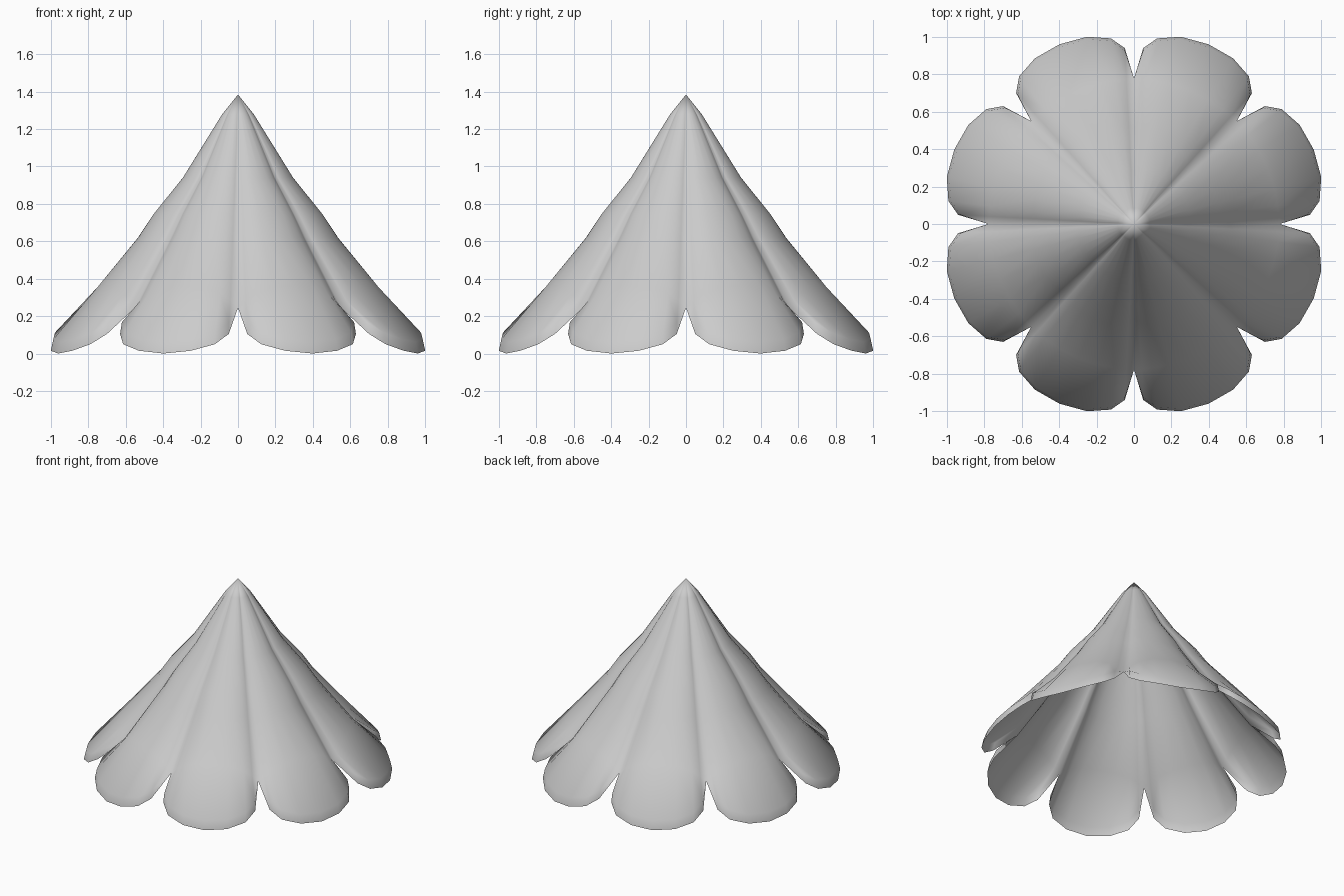
import bpy, bmesh
from math import sin, cos, radians

if "Cube" in bpy.data.objects:
    bpy.data.objects.remove(bpy.data.objects["Cube"])

PETALS = 8
# (radius, height) down the middle of a petal and down the groove between petals
RIDGE = [(0.087, 1.28), (0.305, 0.94), (0.468, 0.745), (0.552, 0.62), (0.775, 0.36)]
GROOVE = [(0.083, 1.275), (0.28, 0.94), (0.425, 0.745), (0.51, 0.62), (0.778, 0.245)]
# petal rim: angle from petal middle -> (radius, height)
RIM = {0: (1.04, 0.0), 8.4: (1.032, 0.015), 15.4: (1.0, 0.05),
       19.5: (0.942, 0.105), 22.5: GROOVE[-1]}
OFFSETS = [-22.5, -19.5, -15.4, -8.4, 0, 8.4, 15.4, 19.5]


def column(offset):
    """Profile from near the apex to the petal rim at one angle."""
    d = abs(offset)
    w = 1 - (d / 22.5) ** 3
    pts = [(g[0] + (r[0] - g[0]) * w, g[1] + (r[1] - g[1]) * w)
           for r, g in zip(RIDGE, GROOVE)]
    r, z = RIM[d]
    # petal tips turn down; the notch column stops at the groove end
    lip = (r, z) if d == 22.5 else (r - 0.014, z + 0.062)
    return pts + [lip, (r, z)]


# petalled cone: eight gently arched petals joined at the apex
bm = bmesh.new()
apex = bm.verts.new((0, 0, 1.385))
cols = []
for k in range(PETALS):
    for off in OFFSETS:
        a = radians(22.5 + 45 * k + off)
        cols.append([bm.verts.new((r * cos(a), r * sin(a), z)) for r, z in column(off)])
for i, c in enumerate(cols):
    n = cols[(i + 1) % len(cols)]
    bm.faces.new((apex, c[0], n[0]))
    for j in range(len(c) - 1):
        bm.faces.new((c[j], c[j + 1], n[j + 1], n[j]))
bmesh.ops.remove_doubles(bm, verts=bm.verts, dist=0.0005)
bmesh.ops.recalc_face_normals(bm, faces=bm.faces)
for f in bm.faces:
    f.smooth = True
me = bpy.data.meshes.new("petal_cone")
bm.to_mesh(me)
bm.free()
cone = bpy.data.objects.new("petal_cone", me)
bpy.context.collection.objects.link(cone)
